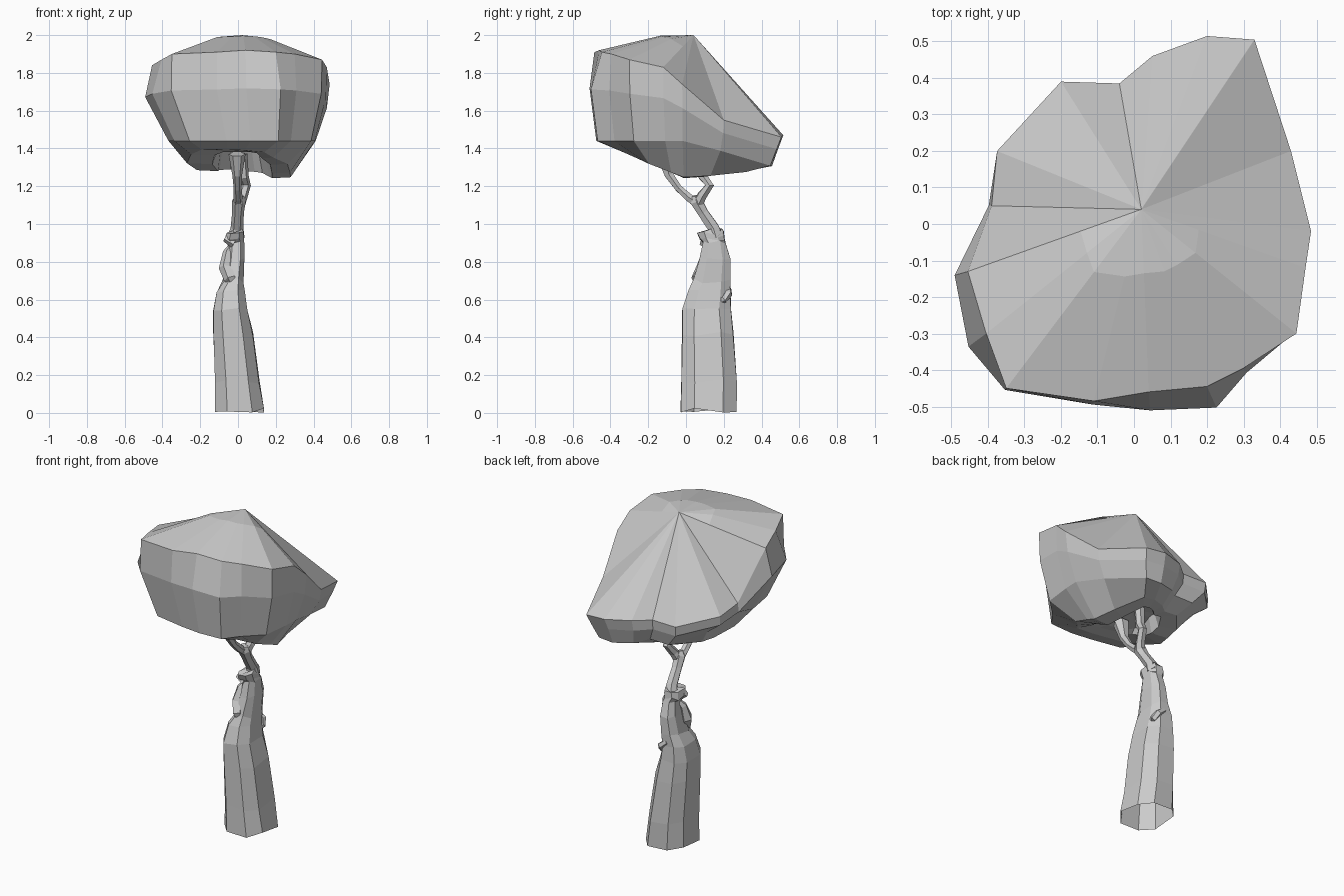
import bpy, bmesh, math, random
from mathutils import Vector

random.seed(4)


def loft(name, rings, start=None, end=None, cap_end=False):
    """Skin a stack of equal-count rings, optionally closing to points."""
    bm = bmesh.new()
    rows = [[bm.verts.new(p) for p in r] for r in rings]
    n = len(rows[0])
    for a, b in zip(rows, rows[1:]):
        for i in range(n):
            j = (i + 1) % n
            bm.faces.new((a[i], a[j], b[j], b[i]))
    for row, tip in ((rows[0], start), (rows[-1], end)):
        if tip is not None:
            v = bm.verts.new(tip)
            for i in range(n):
                bm.faces.new((row[i], row[(i + 1) % n], v))
    if cap_end:
        bm.faces.new(rows[-1])
    bmesh.ops.recalc_face_normals(bm, faces=bm.faces)
    me = bpy.data.meshes.new(name)
    bm.to_mesh(me)
    bm.free()
    ob = bpy.data.objects.new(name, me)
    bpy.context.collection.objects.link(ob)
    return ob


def tube(name, path, sides=6):
    """Faceted branch along (x, y, z, radius) points."""
    pts = [Vector(p[:3]) for p in path]
    rings = []
    for k, p in enumerate(pts):
        d = pts[min(k + 1, len(pts) - 1)] - pts[max(k - 1, 0)]
        x = d.cross(Vector((0, 1, 0.01))).normalized()
        y = d.cross(x).normalized()
        r = path[k][3]
        rings.append([p + r * (math.cos(a) * x + math.sin(a) * y)
                      for a in (math.tau * i / sides for i in range(sides))])
    return loft(name, rings, start=pts[0], end=pts[-1])


# Canopy: rim points (x, y, z) and how far the belly swells beyond them
rim = [(0.33, 0.505, 1.46, 0.95), (0.20, 0.515, 1.47, 0.95), (0.05, 0.46, 1.48, 0.97),
       (-0.04, 0.385, 1.48, 0.99), (-0.20, 0.39, 1.48, 0.98), (-0.375, 0.20, 1.52, 0.99),
       (-0.39, 0.05, 1.55, 1.02), (-0.455, -0.13, 1.84, 1.08), (-0.405, -0.30, 1.87, 1.12),
       (-0.35, -0.45, 1.90, 1.01), (-0.11, -0.485, 1.91, 1.02), (0.04, -0.46, 1.92, 1.11),
       (0.20, -0.445, 1.91, 1.13), (0.30, -0.395, 1.90, 1.03), (0.445, -0.30, 1.87, 0.99),
       (0.47, -0.12, 1.83, 0.99), (0.485, -0.02, 1.74, 0.97), (0.43, 0.20, 1.55, 0.98)]
apex = Vector((0.02, 0.04, 2.0))
crown, top, belly, shoulder, under, lip, inner = ([] for _ in range(7))
for x, y, z, s in rim:
    t = Vector((x, y, z))
    c = apex.lerp(t, 0.35)
    c.z += 0.025 if y < -0.25 else 0
    bx, by = x * s, y * s
    zs = 1.44 - 0.26 * max(0, y)
    sx, sy = 0.81 * bx + 0.03, 0.93 * by
    ux, uy = 0.57 * bx + 0.01, 0.66 * by
    zu = 1.265 - 0.08 * ux + 0.38 * max(0, -uy) + 0.08 * max(0, uy)
    crown.append(c)
    top.append(t)
    belly.append((bx, by, z * 0.58 + zs * 0.42))
    shoulder.append((sx, sy, zs))
    under.append((ux, uy, zu))
    lip.append((0.58 * ux + 0.02, 0.75 * uy, zu - 0.005))
    inner.append((0.5 * ux + 0.015, 0.58 * uy, 1.38))
loft("canopy", [crown, top, belly, shoulder, under, lip, inner],
     start=apex, end=(0.01, 0, 1.40))

# Trunk: squarish bark sections (z, x min, x max, y min, y max), open at the ground
sections = [(0.015, -0.12, 0.14, -0.03, 0.27), (0.17, -0.12, 0.112, -0.025, 0.268),
            (0.42, -0.13, 0.078, -0.022, 0.25), (0.55, -0.13, 0.05, -0.02, 0.24),
            (0.64, -0.115, 0.035, 0.015, 0.235), (0.70, -0.08, 0.03, 0.04, 0.235),
            (0.82, -0.06, 0.035, 0.07, 0.235), (0.90, -0.05, 0.033, 0.09, 0.21),
            (0.92, -0.07, 0.03, 0.075, 0.205), (0.95, -0.06, 0.03, 0.06, 0.20),
            (0.965, -0.02, 0.02, 0.12, 0.19)]


def square(v):
    return math.copysign(abs(v) ** 0.75, v)


trunk_rings = []
for z, x0, x1, y0, y1 in sections:
    ring = []
    for i in range(8):
        a = math.tau * (i + 0.5) / 8
        k = 1.06 * random.uniform(0.97, 1.02)
        dz = random.uniform(-0.014, 0.012)
        ring.append(((x0 + x1) / 2 + (x1 - x0) / 2 * k * square(math.cos(a)),
                     (y0 + y1) / 2 + (y1 - y0) / 2 * k * square(math.sin(a)),
                     max(0, z + dz) if z > 0.1 else 0.014 + dz))
    trunk_rings.append(ring)
loft("trunk", trunk_rings, cap_end=True)

# Knots and broken bark ledges on the trunk
tube("front_knot", [(-0.035, 0.06, 0.69, 0.02), (-0.04, 0.06, 0.71, 0.035),
                    (-0.065, 0.09, 0.77, 0.037), (-0.055, 0.11, 0.85, 0.025),
                    (-0.04, 0.13, 0.88, 0.015)], 5)
tube("collar_knot", [(-0.02, 0.10, 0.90, 0.03), (-0.07, 0.10, 0.925, 0.018)], 5)
tube("bark_ledge", [(0.02, 0.17, 0.59, 0.012), (0.025, 0.20, 0.60, 0.02),
                    (0.01, 0.225, 0.63, 0.022), (-0.03, 0.225, 0.66, 0.015)], 5)

# Slim stem forking into two branches under the canopy
tube("stem", [(-0.01, 0.16, 0.93, 0.045), (-0.005, 0.145, 0.98, 0.034),
              (0.0, 0.09, 1.06, 0.031), (0.005, 0.055, 1.12, 0.036),
              (0.01, 0.05, 1.15, 0.022)])
tube("front_branch", [(0.0, 0.06, 1.11, 0.026), (0.0, 0.015, 1.14, 0.024),
                      (-0.002, -0.04, 1.19, 0.021), (-0.004, -0.09, 1.26, 0.026),
                      (-0.005, -0.12, 1.37, 0.045)])
tube("back_branch", [(0.01, 0.065, 1.11, 0.03), (0.025, 0.085, 1.15, 0.027),
                     (0.042, 0.125, 1.205, 0.026), (0.03, 0.09, 1.25, 0.027),
                     (0.02, 0.07, 1.37, 0.03)])
